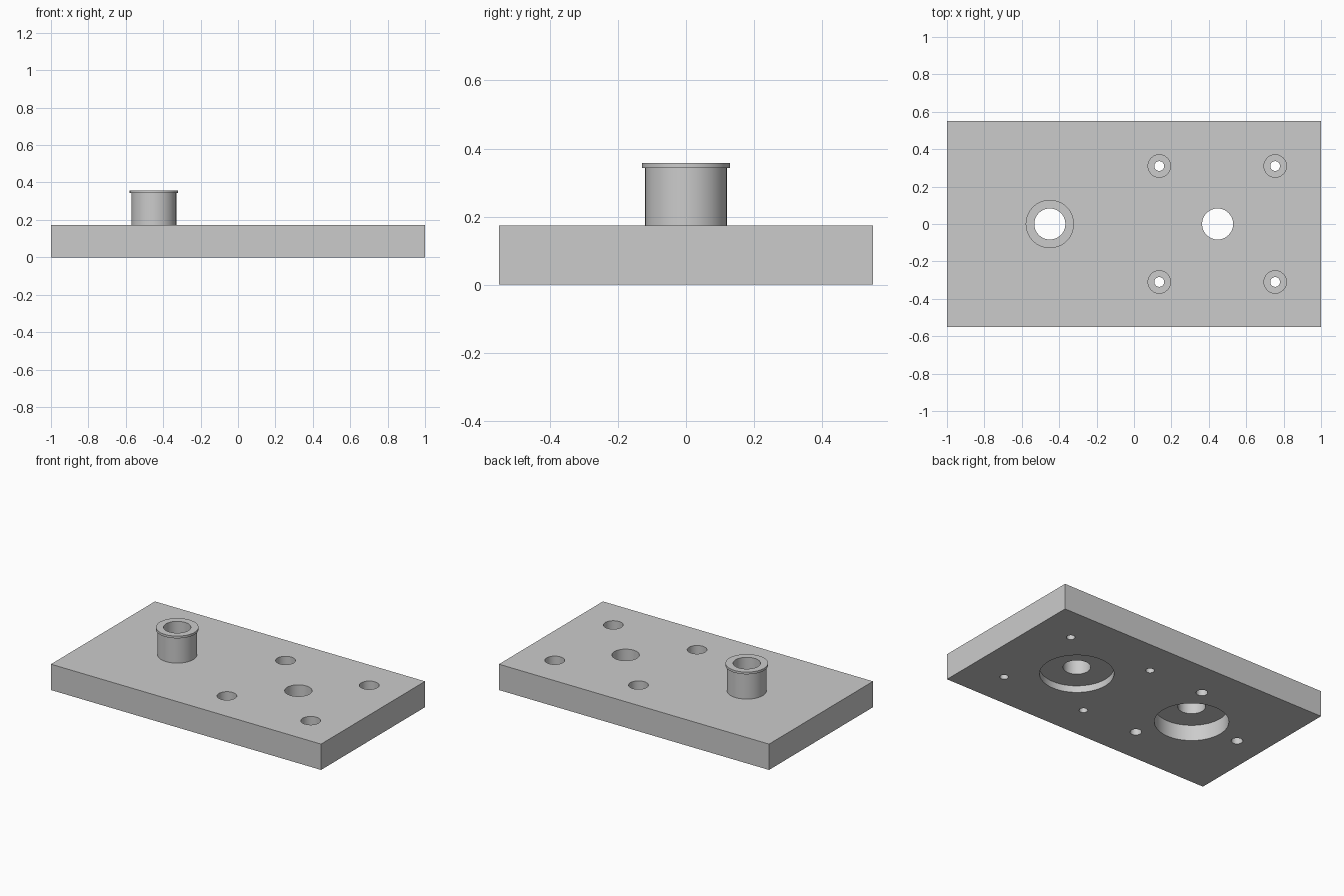
import bpy
import math

cube = bpy.data.objects.get("Cube")
if cube:
    bpy.data.objects.remove(cube, do_unlink=True)

LENGTH, WIDTH, THICK = 2.0, 1.1, 0.173
TOP = 0.358
BOSS_X, BORE_X = -0.45, 0.447
BORE_R = 0.083
EPS = 0.02

grey = bpy.data.materials.new("machined grey")
grey.use_nodes = True
colour = (0.60, 0.60, 0.60, 1.0)
grey.diffuse_color = colour
grey.node_tree.nodes["Principled BSDF"].inputs["Base Color"].default_value = colour


def cylinder(name, x, y, radius, z0, z1, sides=64):
    bpy.ops.mesh.primitive_cylinder_add(
        vertices=sides, radius=radius, depth=z1 - z0, location=(x, y, (z0 + z1) / 2))
    obj = bpy.context.object
    obj.name = name
    obj.data.materials.append(grey)
    return obj


def combine(target, tool, operation):
    mod = target.modifiers.new(tool.name, 'BOOLEAN')
    mod.operation = operation
    mod.solver = 'EXACT'
    mod.object = tool
    bpy.context.view_layer.objects.active = target
    bpy.ops.object.modifier_apply(modifier=mod.name)
    bpy.data.objects.remove(tool, do_unlink=True)


# Rectangular plate
bpy.ops.mesh.primitive_cube_add(size=1, location=(0, 0, THICK / 2))
plate = bpy.context.object
plate.name = "mounting_plate"
plate.scale = (LENGTH, WIDTH, THICK)
bpy.ops.object.transform_apply(location=True, scale=True)
plate.data.materials.append(grey)

# Raised boss with a thin flange
combine(plate, cylinder("boss", BOSS_X, 0, 0.12, THICK / 2, TOP - 0.007), 'UNION')
combine(plate, cylinder("flange", BOSS_X, 0, 0.129, TOP - 0.015, TOP), 'UNION')

# Through bores with wide recesses in the underside
for x, depth in ((BOSS_X, 0.105), (BORE_X, 0.045)):
    combine(plate, cylinder("recess", x, 0, 0.223, -EPS, depth), 'DIFFERENCE')
    combine(plate, cylinder("bore", x, 0, BORE_R, -EPS, TOP + EPS), 'DIFFERENCE')

# Four counterbored screw holes
for x in (0.135, 0.755):
    for y in (-0.31, 0.31):
        combine(plate, cylinder("screw_hole", x, y, 0.026, -EPS, THICK + EPS, 32), 'DIFFERENCE')
        combine(plate, cylinder("counterbore", x, y, 0.06, THICK - 0.065, THICK + EPS, 48), 'DIFFERENCE')

# Three blind holes around the boss, drilled from below
for i in range(3):
    a = math.pi + i * math.tau / 3
    combine(plate, cylinder("blind_hole", BOSS_X + 0.355 * math.cos(a), 0.355 * math.sin(a),
                            0.035, -EPS, 0.1, 32), 'DIFFERENCE')

# Smooth round walls, crisp edges
bpy.ops.object.select_all(action='DESELECT')
plate.select_set(True)
bpy.context.view_layer.objects.active = plate
bpy.ops.object.shade_smooth_by_angle(angle=math.radians(30))
